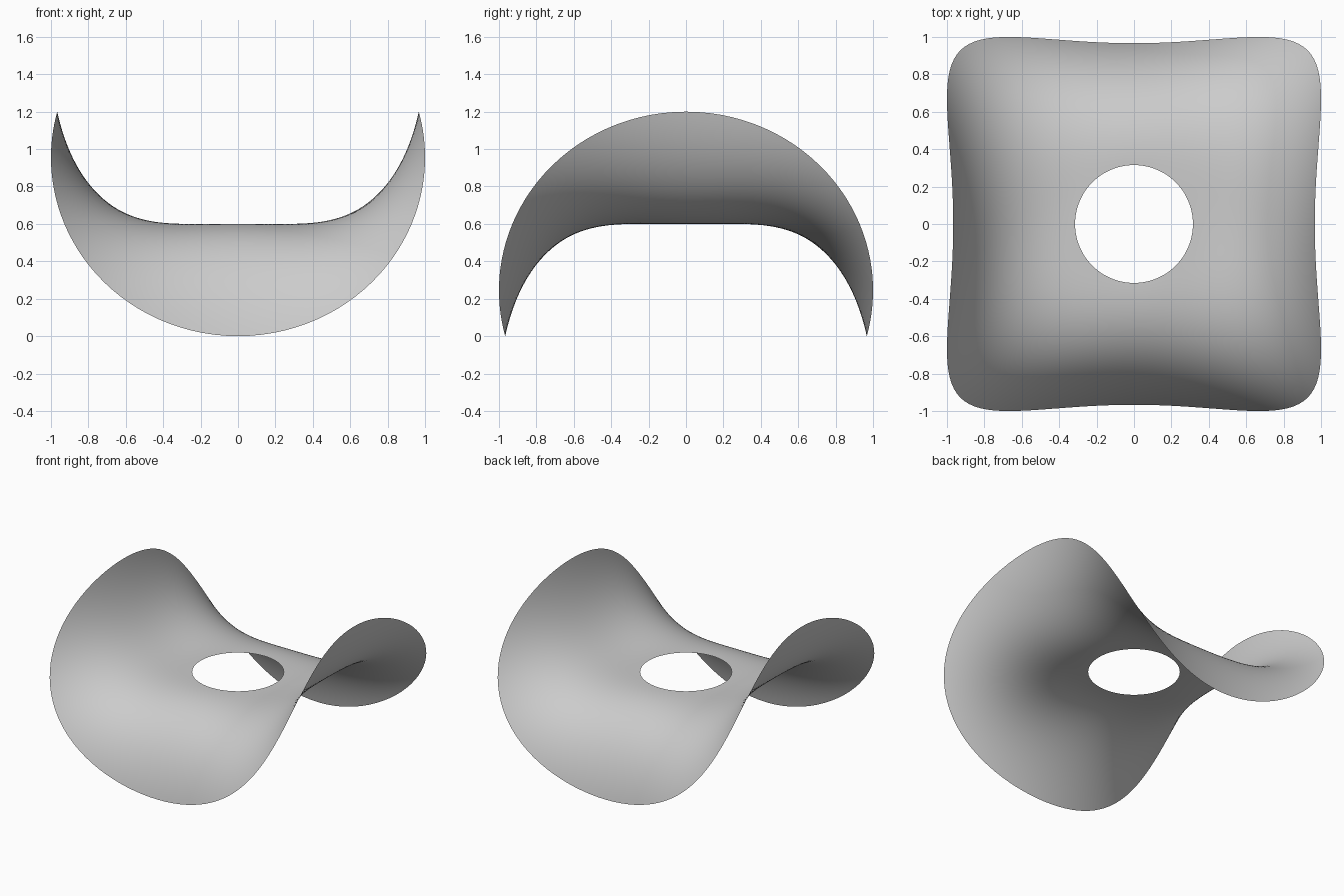
import bpy, bmesh
from math import sin, cos, pi, sqrt

if "Cube" in bpy.data.objects:
    bpy.data.objects.remove(bpy.data.objects["Cube"])

AROUND, RINGS = 160, 48
HOLE, REACH, MID, RISE = 0.315, 1.14, 0.6, 0.6


def material(name, rgb):
    mat = bpy.data.materials.new(name)
    mat.use_nodes = True
    mat.diffuse_color = (*rgb, 1)
    mat.node_tree.nodes["Principled BSDF"].inputs["Base Color"].default_value = (*rgb, 1)
    return mat


def rim(angle):
    """Outer edge seen from above: its side outlines are ellipses."""
    wave = RISE * cos(2 * angle)
    x = cos(angle) * sqrt(1.2 * (1.31 - wave) / 0.912)
    y = sin(angle) * sqrt(1.2 * (1.31 + wave) / 0.912)
    return x, y


def saddle_point(t, angle):
    """Flat around the hole at t = 0, fully curled at the rim at t = 1."""
    flat = HOLE + (REACH - HOLE) * t
    ex, ey = rim(angle)
    x = flat * cos(angle) + (ex - REACH * cos(angle)) * t ** 3
    y = flat * sin(angle) + (ey - REACH * sin(angle)) * t ** 3
    return x, y, MID + RISE * cos(2 * angle) * t ** 2.3


# Saddle sheet: rings of points joined by quads
bm = bmesh.new()
rings = [[bm.verts.new(saddle_point(i / RINGS, 2 * pi * j / AROUND))
          for j in range(AROUND)] for i in range(RINGS + 1)]
for inner, outer in zip(rings, rings[1:]):
    for j in range(AROUND):
        k = (j + 1) % AROUND
        face = bm.faces.new((inner[j], outer[j], outer[k], inner[k]))
        face.smooth = True

mesh = bpy.data.meshes.new("saddle_sheet")
bm.to_mesh(mesh)
bm.free()
sheet = bpy.data.objects.new("saddle_sheet", mesh)
bpy.context.collection.objects.link(sheet)
mesh.materials.append(material("light_grey", (0.6, 0.6, 0.6)))
